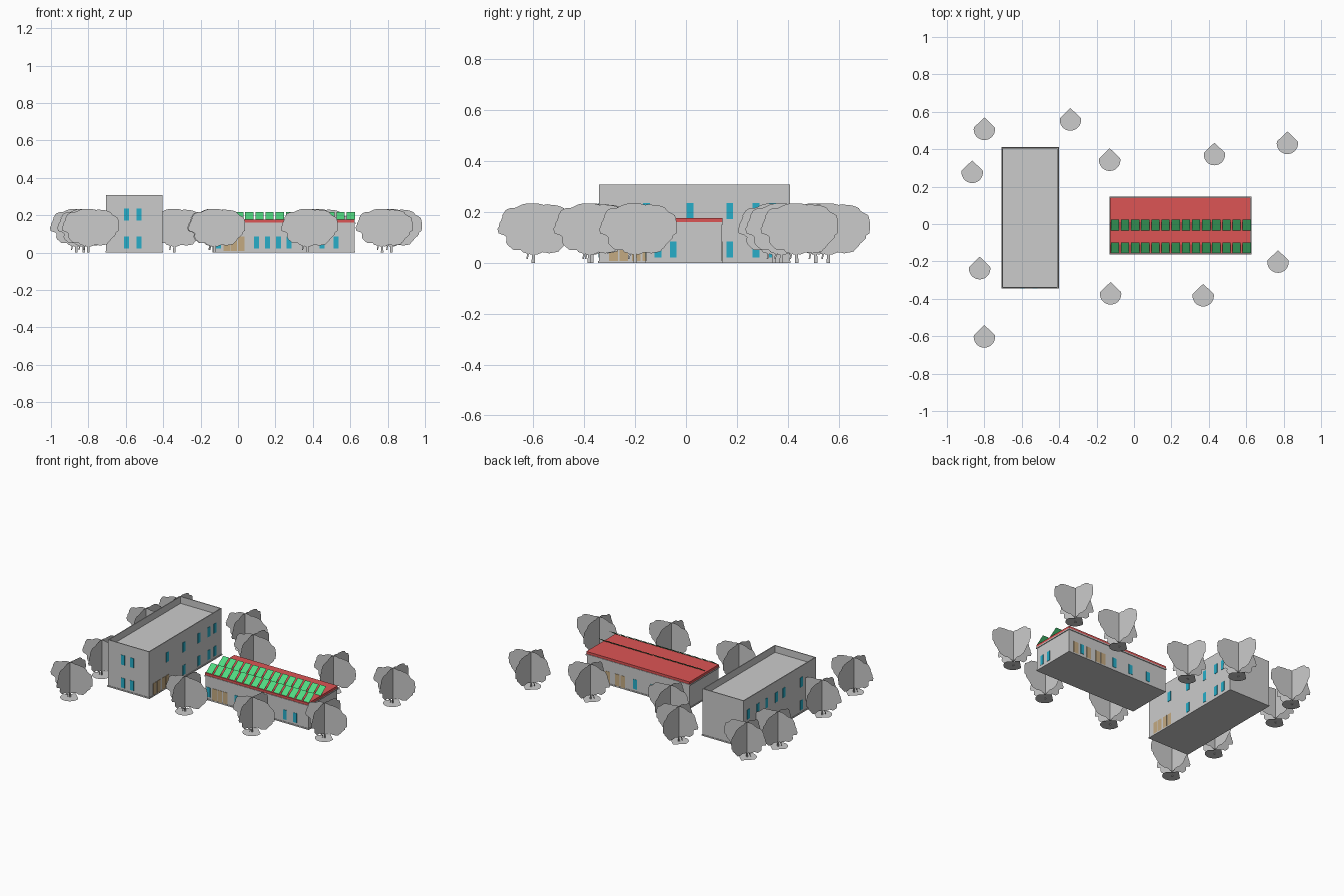
import bpy, bmesh, math, random
from mathutils import Vector

if "Cube" in bpy.data.objects:
    bpy.data.objects.remove(bpy.data.objects["Cube"])

random.seed(4)


def material(name, rgb):
    m = bpy.data.materials.new(name)
    m.diffuse_color = (*rgb, 1)
    m.use_nodes = True
    m.node_tree.nodes["Principled BSDF"].inputs["Base Color"].default_value = m.diffuse_color
    return m


GLASS = material("window_blue", (0.02, 0.42, 0.58))
TIMBER = material("door_tan", (0.55, 0.40, 0.22))
RED = material("roof_red", (0.72, 0.09, 0.09))
GREEN = material("panel_green", (0.08, 0.70, 0.22))


def add(name, mesh, mat=None, loc=(0, 0, 0)):
    ob = bpy.data.objects.new(name, mesh)
    ob.location = loc
    if mat and not mesh.materials:
        mesh.materials.append(mat)
    bpy.context.collection.objects.link(ob)
    return ob


def to_mesh(name, bm):
    me = bpy.data.meshes.new(name)
    bm.to_mesh(me)
    bm.free()
    return me


def box_into(bm, x, y, z):
    """Append a box given (min, max) on each axis."""
    vs = bmesh.ops.create_cube(bm, size=1)["verts"]
    for v in vs:
        v.co = Vector(a[0] + (c + 0.5) * (a[1] - a[0]) for c, a in zip(v.co, (x, y, z)))
    return vs


def box(name, x, y, z, mat=None):
    bm = bmesh.new()
    box_into(bm, x, y, z)
    return add(name, to_mesh(name, bm), mat)


def openings(name, axis, wall, spots, z, mat, w=0.027):
    """Row of thin panes on a wall at axis = wall."""
    bm = bmesh.new()
    for s in spots:
        along, thin = (s - w / 2, s + w / 2), (wall - 0.002, wall + 0.002)
        box_into(bm, *((thin, along) if axis == "x" else (along, thin)), z)
    add(name, to_mesh(name, bm), mat)


LOW, HIGH, DOOR = (0.022, 0.085), (0.172, 0.235), (0.006, 0.085)

# Tall building: box with parapet and sunken flat roof
AX, AY = (-0.705, -0.405), (-0.343, 0.408)
bm = bmesh.new()
box_into(bm, AX, AY, (0.004, 0.308))
top = max(bm.faces, key=lambda f: f.calc_center_median().z)
bmesh.ops.inset_region(bm, faces=[top], thickness=0.008)
bmesh.ops.translate(bm, verts=top.verts, vec=(0, 0, 0))
ext = bmesh.ops.extrude_discrete_faces(bm, faces=[top])["faces"][0]
bmesh.ops.translate(bm, verts=ext.verts, vec=(0, 0, -0.045))
add("tall_building_walls", to_mesh("tall_building_walls", bm))
box("tall_building_plinth", (AX[0] - .003, AX[1] + .003), (AY[0] - .003, AY[1] + .003), (0, 0.008))

# Tall building openings
for level, z in (("lower", LOW), ("upper", HIGH)):
    openings(f"tall_front_windows_{level}", "y", AY[0], (-0.595, -0.53), z, GLASS)
    openings(f"tall_left_windows_{level}", "x", AX[0], (0.36, 0.26, 0.17, 0.07, -0.01, -0.19), z, GLASS)
    right = (0.016, 0.172, 0.275, 0.34) if level == "lower" else (-0.155, 0.016, 0.172, 0.275, 0.34)
    openings(f"tall_right_windows_{level}", "x", AX[1], right, z, GLASS)
openings("tall_right_doors", "x", AX[1], (-0.285, -0.245, -0.195, -0.155), DOOR, TIMBER, 0.034)

# Low building: walls, eaves slab, red roof
BX, BY = (-0.125, 0.622), (-0.157, 0.141)
box("low_building_walls", BX, BY, (0.004, 0.152))
box("low_building_plinth", (BX[0] - .003, BX[1] + .003), (BY[0] - .003, BY[1] + .003), (0, 0.008))
box("low_building_eaves", (BX[0] - .005, BX[1] + .005), (BY[0] - .005, BY[1] + .005), (0.152, 0.160))
box("low_building_roof", (BX[0] - .002, BX[1] + .002), (BY[0] - .002, BY[1] + .002), (0.160, 0.176), RED)

# Low building openings
openings("low_front_windows", "y", BY[0], (-0.105, 0.10, 0.158, 0.216, 0.273, 0.45, 0.524), LOW, GLASS)
openings("low_front_doors", "y", BY[0], (-0.06, -0.022, 0.018), DOOR, TIMBER, 0.034)
openings("low_back_windows", "y", BY[1], (0.52, 0.27, 0.146, 0.01), LOW, GLASS)
openings("low_back_doors", "y", BY[1], (0.57, 0.47, 0.40, 0.36), DOOR, TIMBER, 0.034)
openings("low_right_windows", "x", BX[1], (-0.11, -0.05), LOW, GLASS)

# Two rows of tilted roof panels
for row, y0 in (("back", -0.034), ("front", -0.155)):
    bm = bmesh.new()
    for i in range(14):
        x0 = -0.124 + i * 0.0542
        pts = [(x0, y0, 0.177), (x0 + 0.044, y0, 0.177),
               (x0 + 0.044, y0 + 0.057, 0.217), (x0, y0 + 0.057, 0.217)]
        f = bm.faces.new([bm.verts.new(p) for p in pts])
        bmesh.ops.solidify(bm, geom=[f], thickness=0.003)
    add(f"roof_panels_{row}", to_mesh(f"roof_panels_{row}", bm), GREEN)

# Leafy outline shared by both crossed planes of a tree
N = 72
outline = []
for i in range(N):
    t = 2 * math.pi * i / N
    c, s = math.cos(t), math.sin(t)
    r = (abs(c) ** 2.6 + abs(s) ** 2.6) ** (-1 / 2.6)
    r *= 0.91 + 0.08 * abs(math.sin(4.5 * t)) + random.uniform(-0.025, 0.025)
    wide = 1.0 if s > -0.2 else 0.88
    outline.append((0.015 + 0.155 * c * r * wide, 0.134 + 0.102 * s * r))
trunk = [(-0.007, 0.0), (0.007, 0.0), (0.005, 0.06), (-0.005, 0.06)]
stem = [(-0.028, 0.015), (-0.022, 0.015), (-0.012, 0.06), (-0.02, 0.06)]

bm = bmesh.new()
for shape in (outline, trunk, stem):
    for place in (lambda u, z: (u, 0, z), lambda u, z: (0, u, z)):
        bm.faces.new([bm.verts.new(place(u, z)) for u, z in shape])
bmesh.ops.triangulate(bm, faces=bm.faces[:])
crown_mesh = to_mesh("tree_crown", bm)

# Ground patch: round with one point to the back
bm = bmesh.new()
rim = [(0.057 * math.cos(a), 0.057 * math.sin(a) - 0.004, 0.004)
       for a in (math.radians(170 + 200 * k / 20) for k in range(21))]
bm.faces.new([bm.verts.new(p) for p in rim + [(0, 0.06, 0.004)]])
patch_mesh = to_mesh("tree_base", bm)

# Trees
for i, (x, y) in enumerate([(-.80, .51), (-.865, .28), (-.34, .56), (-.13, .345), (.43, .375),
                            (.82, .435), (.77, -.20), (-.825, -.235), (-.80, -.60),
                            (-.125, -.37), (.37, -.38)]):
    add(f"tree_crown_{i + 1}", crown_mesh, loc=(x, y, 0))
    add(f"tree_base_{i + 1}", patch_mesh, loc=(x, y, 0))
